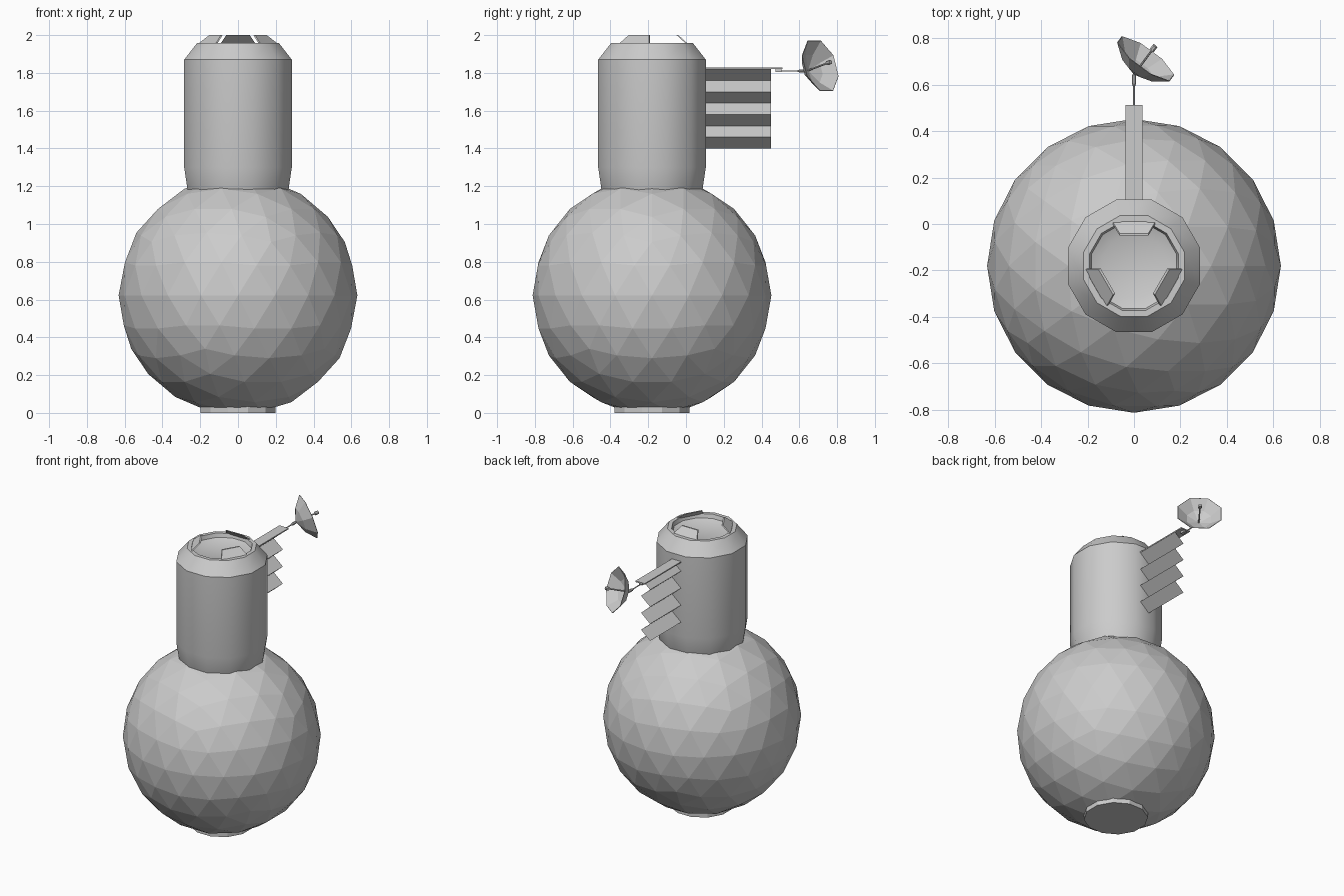
import bpy, bmesh, math
from mathutils import Vector, Matrix

if "Cube" in bpy.data.objects:
    bpy.data.objects.remove(bpy.data.objects["Cube"])

CY = -0.18  # y of the main vertical axis


def make(name, verts, faces, smooth=False):
    me = bpy.data.meshes.new(name)
    me.from_pydata([tuple(v) for v in verts], [], faces)
    bm = bmesh.new()
    bm.from_mesh(me)
    bmesh.ops.remove_doubles(bm, verts=bm.verts, dist=1e-5)
    bmesh.ops.recalc_face_normals(bm, faces=bm.faces)
    bm.to_mesh(me)
    bm.free()
    ob = bpy.data.objects.new(name, me)
    bpy.context.collection.objects.link(ob)
    if smooth:
        bpy.ops.object.select_all(action='DESELECT')
        ob.select_set(True)
        bpy.context.view_layer.objects.active = ob
        bpy.ops.object.shade_smooth_by_angle(angle=math.radians(31))
    return ob


def lathe(name, profile, n, matrix, smooth=False, phase=0.5):
    """Revolve (radius, height) points about local z with n flat sides."""
    verts, faces = [], []
    for r, h in profile:
        for i in range(n):
            a = 2 * math.pi * (i + phase) / n
            verts.append(matrix @ Vector((r * math.cos(a), r * math.sin(a), h)))
    for k in range(len(profile) - 1):
        for i in range(n):
            j = (i + 1) % n
            faces.append((k * n + i, k * n + j, (k + 1) * n + j, (k + 1) * n + i))
    return make(name, verts, faces, smooth)


def along(origin, direction):
    rot = Vector(direction).to_track_quat('Z', 'Y').to_matrix().to_4x4()
    return Matrix.Translation(origin) @ rot


axis = Matrix.Translation((0, CY, 0))

# Faceted sphere, with the bottom tip removed where the base pad sits
bm = bmesh.new()
bmesh.ops.create_icosphere(bm, subdivisions=3, radius=0.632,
                           matrix=Matrix.Translation((0, CY, 0.622)))
bmesh.ops.delete(bm, geom=[v for v in bm.verts if v.co.z < 0.0], context='VERTS')
me = bpy.data.meshes.new("sphere_module")
bm.to_mesh(me)
bm.free()
bpy.context.collection.objects.link(bpy.data.objects.new("sphere_module", me))

# Base pad
lathe("base_pad", [(0, 0), (0.205, 0), (0.205, 0.04), (0, 0.04)], 12, axis)

# Cylinder module with bevelled shoulder and recessed port
lathe("cylinder_module",
      [(0.25, 1.10), (0.278, 1.19), (0.295, 1.30), (0.295, 1.87), (0.225, 1.957),
       (0.198, 1.957), (0.19, 1.93), (0.14, 1.91), (0, 1.91)], 12, axis, True)

# Three inward-leaning docking petals
for k in range(3):
    m = axis @ Matrix.Rotation(k * 2 * math.pi / 3, 4, 'Z')
    lo, hi, t = 0.195, 0.14, 0.01
    pts = []
    for d in (0, t):
        pts += [(-0.095, lo - d, 1.95), (0.095, lo - d, 1.95),
                (0.062, hi - d, 2.0), (-0.062, hi - d, 2.0)]
    make(f"docking_petal_{k + 1}", [m @ Vector(p) for p in pts],
         [(0, 1, 2, 3), (4, 5, 6, 7), (0, 1, 5, 4), (1, 2, 6, 5),
          (2, 3, 7, 6), (3, 0, 4, 7)])

# Corrugated panel hanging from the arm
verts, faces = [], []
for i in range(8):
    x, z = (0.035 if i % 2 == 0 else -0.035), 1.82 - 0.06 * i
    verts += [(x, 0.09, z), (x, 0.45, z)]
    if i:
        faces.append((2 * i - 2, 2 * i - 1, 2 * i + 1, 2 * i))
make("folded_panel", verts, faces)


def box(name, lo, hi):
    v = [(x, y, z) for x in (lo[0], hi[0]) for y in (lo[1], hi[1]) for z in (lo[2], hi[2])]
    make(name, v, [(0, 1, 3, 2), (4, 5, 7, 6), (0, 1, 5, 4),
                   (2, 3, 7, 6), (0, 2, 6, 4), (1, 3, 7, 5)])


# Support arm and its end bracket
box("panel_arm", (-0.036, 0.09, 1.82), (0.036, 0.512, 1.828))
box("arm_bracket", (-0.012, 0.475, 1.806), (0.012, 0.505, 1.822))

# Antenna boom with thicker end
lathe("antenna_boom", [(0, 0), (0.004, 0), (0.004, 0.10), (0.01, 0.115),
                       (0.01, 0.15), (0, 0.16)], 8, along((0, 0.49, 1.81), (0, 1, 0)))

# Eight-sided dish and feed
dish = along((0.0, 0.643, 1.812), (0.57, 0.77, 0.29))
lathe("dish", [(0, 0), (0.085, 0.032), (0.152, 0.088), (0.149, 0.09),
               (0.083, 0.036), (0, 0.004)], 8, dish)
lathe("dish_feed", [(0.005, -0.005), (0.005, 0.135), (0.012, 0.135),
                    (0.012, 0.16), (0, 0.16)], 8, dish)
